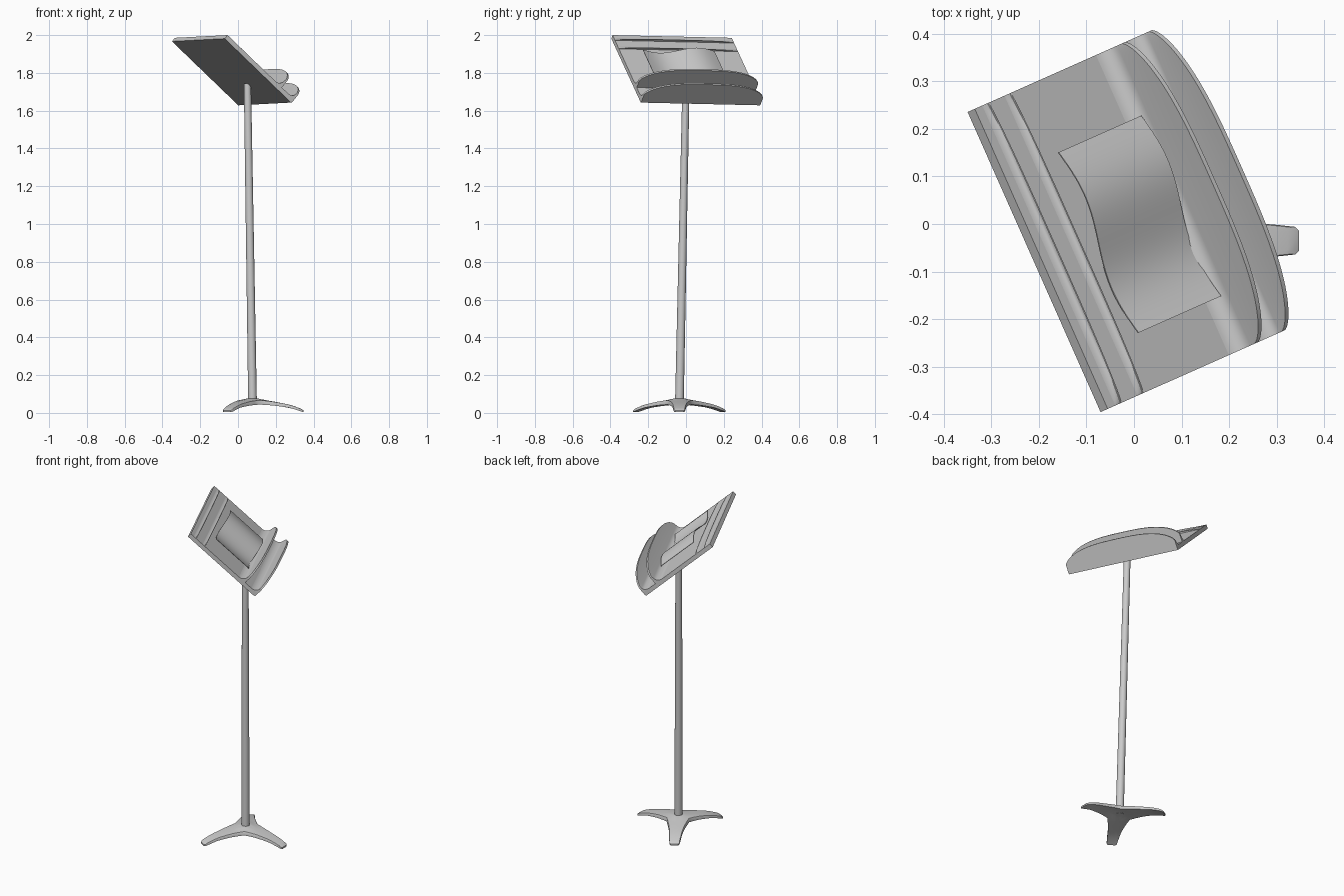
import bpy, math
from mathutils import Vector

if "Cube" in bpy.data.objects:
    bpy.data.objects.remove(bpy.data.objects["Cube"])

# Desk frame: U across, V down the slope, N out of the reading face
ORIGIN = Vector((-0.21, -0.08, 1.974))
U = Vector((0.405, -0.914, 0.021))
V = Vector((0.914 * 0.75, 0.406 * 0.75, -0.661))
N = Vector((0.914 * 0.661, 0.406 * 0.661, 0.75))
HALF = 0.345


def desk(u, v, n):
    return ORIGIN + U * u + V * v + N * n


def make(name, verts, faces, angle=35):
    me = bpy.data.meshes.new(name)
    me.from_pydata([tuple(p) for p in verts], [], faces)
    ob = bpy.data.objects.new(name, me)
    bpy.context.collection.objects.link(ob)
    bpy.ops.object.select_all(action='DESELECT')
    ob.select_set(True)
    bpy.context.view_layer.objects.active = ob
    bpy.ops.object.mode_set(mode='EDIT')
    bpy.ops.mesh.select_all(action='SELECT')
    bpy.ops.mesh.normals_make_consistent(inside=False)
    bpy.ops.object.mode_set(mode='OBJECT')
    bpy.ops.object.shade_smooth_by_angle(angle=math.radians(angle))
    return ob


def loft(name, rings, angle=35):
    # skin closed rings and cap both ends
    k = len(rings[0])
    verts = [p for r in rings for p in r]
    faces = [(i * k + j, i * k + (j + 1) % k, (i + 1) * k + (j + 1) % k, (i + 1) * k + j)
             for i in range(len(rings) - 1) for j in range(k)]
    faces += [tuple(range(k)), tuple(range((len(rings) - 1) * k, len(rings) * k))]
    return make(name, verts, faces, angle)


# Desk plate
loft("desk_plate", [[desk(u, v, n) for v, n in ((0, 0), (0.512, 0), (0.512, 0.025), (0, 0.025))]
                    for u in (-HALF, HALF)])


# Ledges and ridges: filleted lip whose height follows a rounded outline
def lip(name, v, low, high, fillet, rise, thick):
    rings = []
    for i in range(49):
        x = -math.cos(math.pi * i / 48)
        h = low + (high - low) * max(0, 1 - abs(x) ** 3) ** 0.65
        ring = [desk(x * HALF, v, 0.005), desk(x * HALF, v - thick - fillet, 0.005)]
        for a in range(7):
            t = a / 6 * math.pi / 2
            n = 0.0245 + rise * (1 - math.cos(t))
            ring.append(desk(x * HALF, v - thick - fillet * (1 - math.sin(t)), min(n, h - 0.001)))
        ring += [desk(x * HALF, v - thick * 0.8, h), desk(x * HALF, v, h)]
        rings.append(ring)
    loft(name, rings)


lip("lower_ledge", 0.516, 0.055, 0.140, 0.04, 0.028, 0.013)
lip("upper_ledge", 0.420, 0.070, 0.155, 0.04, 0.035, 0.013)
lip("upper_ridge", 0.042, 0.026, 0.037, 0.022, 0.009, 0.004)
lip("lower_ridge", 0.110, 0.026, 0.036, 0.022, 0.009, 0.004)

# Wavy sheet of paper
rings = []
for i in range(41):
    s = i / 40
    u = -0.19 + 0.415 * s
    n = 0.049 + 0.021 * math.sin(2 * math.pi * s)
    rings.append([desk(u, v, n + d) for v, d in ((0.142, 0), (0.395, 0), (0.395, 0.003), (0.142, 0.003))])
loft("paper_sheet", rings)

# Leaning pole
rings = []
for c, r in (((0.077, -0.035, 0.05), 0.023), ((0.05, 0.0, 1.745), 0.019)):
    rings.append([Vector(c) + Vector((r * math.cos(a), r * math.sin(a), 0))
                  for a in (2 * math.pi * k / 32 for k in range(32))])
loft("pole", rings)

# Three-legged base: star outline, arched top, thinner toward the feet
half = [(0.27, 0.021), (0.262, 0.029), (0.225, 0.033), (0.19, 0.036), (0.15, 0.041),
        (0.11, 0.048), (0.075, 0.056)]
leg = [(x, -y) for x, y in reversed(half)] + [(0.27, 0)] + half + [(0.0375, 0.065)]
outline = []
for k in range(3):
    c, s = math.cos(k * math.tau / 3), math.sin(k * math.tau / 3)
    outline += [(x * c - y * s, x * s + y * c) for x, y in leg]


def top_z(r):
    pts = [(0, 0.078), (0.03, 0.076), (0.07, 0.067), (0.12, 0.059), (0.2, 0.043), (0.25, 0.025), (0.28, 0.012)]
    for (a, p), (b, q) in zip(pts, pts[1:]):
        if r <= b:
            return p + (q - p) * (r - a) / (b - a)
    return pts[-1][1]


def base_ring(s, under):
    ring = []
    for x, y in outline:
        r = math.hypot(x, y) * s
        z = top_z(r)
        if under:
            z = max(0.0, z - (0.026 - 0.05 * r))
        elif s == 1:
            z -= 0.003
        ring.append(Vector((0.077 + x * s, -0.035 + y * s, z)))
    return ring


steps = (0.08, 0.25, 0.4, 0.55, 0.7, 0.82, 0.91, 0.965, 1.0)
loft("tripod_base", [base_ring(s, False) for s in steps] +
     [base_ring(s, True) for s in reversed(steps)], 40)
